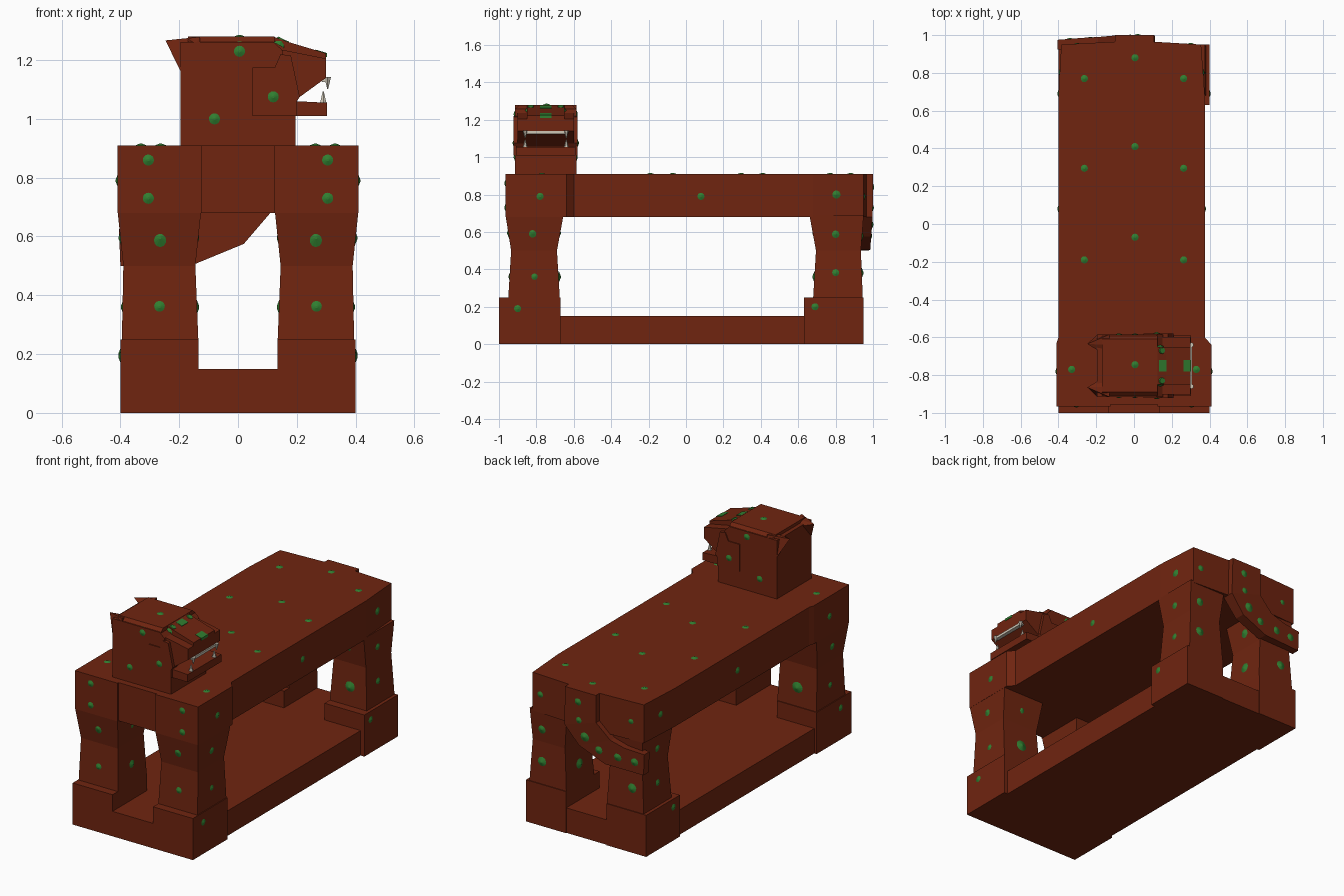
import bpy, bmesh, math
from mathutils import Vector, Matrix


def material(name, rgb):
    m = bpy.data.materials.new(name)
    m.diffuse_color = (*rgb, 1)
    return m


RED = material("brick red", (0.16, 0.018, 0.005))
GREEN = material("jade green", (0.03, 0.21, 0.03))
BONE = material("bone white", (0.62, 0.57, 0.47))


def finish(name, bm, mat):
    bmesh.ops.recalc_face_normals(bm, faces=bm.faces)
    me = bpy.data.meshes.new(name)
    bm.to_mesh(me)
    bm.free()
    me.materials.append(mat)
    ob = bpy.data.objects.new(name, me)
    bpy.context.collection.objects.link(ob)
    return ob


def loft(name, rings, mat=RED):
    """Join rings of equal length and cap both ends."""
    bm = bmesh.new()
    vs = [[bm.verts.new(p) for p in r] for r in rings]
    n = len(rings[0])
    for a, b in zip(vs, vs[1:]):
        for i in range(n):
            j = (i + 1) % n
            bm.faces.new((a[i], a[j], b[j], b[i]))
    bm.faces.new(vs[0])
    bm.faces.new(vs[-1])
    return finish(name, bm, mat)


def prism(name, pts, axis, a, b, mat=RED):
    """Extrude a 2D outline along y or z."""
    place = (lambda p, t: (p[0], t, p[1])) if axis == "y" else (lambda p, t: (p[0], p[1], t))
    return loft(name, [[place(p, t) for p in pts] for t in (a, b)], mat)


def box(name, x0, x1, y0, y1, z0, z1, mat=RED):
    return prism(name, [(x0, y0), (x1, y0), (x1, y1), (x0, y1)], "z", z0, z1, mat)


# Floor plate and bench body
box("base_plate", -0.385, 0.375, -0.99, 0.945, 0, 0.15)
box("base_front_edge", -0.4, 0.4, -1, -0.67, 0, 0.15)
prism("bench_body", [
    (-0.41, -0.965), (-0.125, -0.965), (-0.125, -0.955), (0.125, -0.955), (0.125, -0.965),
    (0.41, -0.965), (0.41, -0.64), (0.375, -0.6), (0.375, 0.68), (0.355, 0.95),
    (0.1, 0.965), (-0.1, 0.965), (-0.385, 0.95), (-0.4, 0.68), (-0.4, -0.6), (-0.41, -0.63)],
    "z", 0.68, 0.91)

# Legs: z, inner x, outer x, y range
FRONT = [(0.2, 0.135, 0.395, -0.95, -0.675), (0.25, 0.135, 0.395, -0.95, -0.675),
         (0.5, 0.145, 0.39, -0.935, -0.69), (0.69, 0.125, 0.41, -0.965, -0.655)]
BACK = [(0.2, 0.135, 0.38, 0.68, 0.945), (0.25, 0.135, 0.38, 0.68, 0.945),
        (0.5, 0.15, 0.365, 0.695, 0.935), (0.69, 0.13, 0.375, 0.66, 0.95)]
for s, side in ((-1, "left"), (1, "right")):
    for rows, end in ((FRONT, "front"), (BACK, "back")):
        loft(f"{end}_leg_{side}", [
            [(s * xi, y0, z), (s * xo, y0, z), (s * xo, y1, z), (s * xi, y1, z)]
            for z, xi, xo, y0, y1 in rows])
    x0, x1 = sorted((s * 0.135, s * 0.4))
    box(f"front_foot_{side}", x0, x1, -1, -0.67, 0, 0.25)
    box(f"back_foot_{side}", x0, x1, 0.63, 0.95, 0, 0.25)

# Tail sweeping down and round across the back
TAIL = [((0.105, 0.91), (-0.1, 0.91), 1.0), ((0.11, 0.68), (-0.1, 0.745), 0.998),
        ((0.02, 0.575), (-0.19, 0.66), 0.99), ((-0.15, 0.505), (-0.28, 0.635), 0.985),
        ((-0.4, 0.5), (-0.405, 0.625), 0.975)]
loft("tail", [[(*((a[0], 0.925, a[1])),), (a[0], y, a[1]), (b[0], y, b[1]), (b[0], 0.925, b[1])]
              for a, b, y in TAIL])

# Head turned sideways: neck block, snout with open mouth, ridge, cheeks
YC = -0.75
prism("neck", [(-0.195, 0.9), (0.195, 0.9), (0.195, 1.06), (0.15, 1.235), (0.12, 1.262),
               (-0.195, 1.262)], "y", YC - 0.165, YC + 0.165)
top = [[(x, YC + s * w, z) for s, w, z in ((-1, 0.165, 1.255), (-1, 0.14, 1.28),
                                          (1, 0.14, 1.28), (1, 0.165, 1.255))]
       for x in (-0.17, 0.125)]
loft("head_top", top)
prism("upper_snout", [(0.1, 1.06), (0.19, 1.06), (0.3, 1.14), (0.3, 1.205), (0.15, 1.235),
                      (0.1, 1.262)], "y", YC - 0.152, YC + 0.152)
prism("snout_ridge", [(0.1, 1.2), (0.3, 1.19), (0.3, 1.223), (0.17, 1.262), (0.12, 1.28),
                      (0.1, 1.28)], "y", YC - 0.1, YC + 0.1)
prism("lower_jaw", [(0.1, 1.01), (0.302, 1.01), (0.302, 1.055), (0.1, 1.065)],
      "y", YC - 0.16, YC + 0.16)
for s, side in ((-1, "near"), (1, "far")):
    y0, y1 = sorted((YC + s * 0.12, YC + s * 0.171))
    prism(f"cheek_{side}", [(0.05, 1.01), (0.2, 1.01), (0.2, 1.06), (0.21, 1.075), (0.18, 1.215),
                            (0.145, 1.22), (0.125, 1.175), (0.05, 1.175)], "y", y0, y1)
    # Ear swept to a point
    bm = bmesh.new()
    for x, w, z in ((-0.194, 0.165, 1.16), (-0.13, 0.165, 1.279), (-0.13, 0.11, 1.275),
                    (-0.19, 0.08, 1.255), (-0.247, 0.115, 1.267), (-0.13, 0.165, 1.22)):
        bm.verts.new((x, YC + s * w, z))
    bmesh.ops.convex_hull(bm, input=bm.verts)
    finish(f"ear_{side}", bm, RED)
    # Fangs
    for name, x, z, d in (("lower", 0.29, 1.073, 1), ("upper", 0.305, 1.122, -1)):
        bm = bmesh.new()
        bmesh.ops.create_cone(bm, cap_ends=True, segments=6, radius1=0.013, radius2=0.002,
                              depth=0.04, matrix=Matrix.Translation((x, YC + s * 0.11, z))
                              @ Matrix.Rotation(0 if d > 0 else math.pi, 4, "X"))
        finish(f"{name}_fang_{side}", bm, BONE)
box("upper_teeth", 0.285, 0.307, YC - 0.115, YC + 0.115, 1.125, 1.14, BONE)

# Jade discs: (position, outward normal)
spots = []
for s in (-1, 1):
    X = (s, 0, 0)
    for x, z, y in ((0.305, 0.86, -0.965), (0.305, 0.73, -0.965), (0.265, 0.595, -0.95),
                    (0.267, 0.36, -0.943)):
        spots.append(((s * x, y, z), (0, -1, 0)))
    for y, z, x in ((-0.78, 0.79, 0.41), (-0.82, 0.595, 0.4), (-0.81, 0.36, 0.392),
                    (-0.9, 0.19, 0.4), (0.08, 0.79, 0.375 if s > 0 else 0.4),
                    (0.8, 0.8, 0.367 if s > 0 else 0.393), (0.8, 0.59, 0.37),
                    (0.8, 0.38, 0.372), (0.69, 0.2, 0.4)):
        spots.append(((s * x, y, z), X))
    for z in (0.595, 0.36):  # inner, rear and front faces of the legs
        for y in (-0.81, 0.81):
            spots.append(((s * 0.138, y, z), (-s, 0, 0)))
        spots.append(((s * 0.265, -0.675, z), (0, 1, 0)))
        spots.append(((s * 0.265, 0.682, z), (0, -1, 0)))
    for z in (0.79, 0.58, 0.38, 0.2):  # back faces
        spots.append(((s * 0.3, 0.953 if z > 0.7 else 0.943, z), (0, 1, 0)))
    for x, z, w in ((-0.08, 1.0, 0.165), (0.005, 1.23, 0.165), (0.12, 1.075, 0.171)):
        spots.append(((x, YC + s * w, z), (0, s, 0)))
    for y in (0.77, 0.295, -0.19):
        spots.append(((s * 0.263, y, 0.91), (0, 0, 1)))
    spots.append(((s * 0.33, -0.77, 0.91), (0, 0, 1)))
for y, z in ((0.88, 0.91), (0.41, 0.91), (-0.07, 0.91), (-0.745, 1.28)):
    spots.append(((0.005, y, z), (0, 0, 1)))
for x, z, y in ((0.02, 0.84, 1.0), (0.015, 0.73, 0.998), (-0.02, 0.64, 0.996),
                (-0.11, 0.58, 0.989), (-0.23, 0.57, 0.985), (-0.34, 0.565, 0.979)):
    spots.append(((x, y, z), (0, 1, 0)))
bm = bmesh.new()
for pos, nrm in spots:
    n = Vector(nrm)
    rot = n.to_track_quat("Z", "Y").to_matrix().to_4x4()
    bmesh.ops.create_cone(bm, cap_ends=True, segments=14, radius1=0.034, radius2=0.004,
                          depth=0.012, matrix=Matrix.Translation(Vector(pos) + n * 0.0) @ rot)
finish("jade_discs", bm, GREEN)

# Eyes and jade inlays on the brow and nose
for name, x, y, z, r in (("eye_near", 0.145, -0.83, 1.262, 0.03), ("eye_far", 0.145, -0.67, 1.262, 0.03)):
    bm = bmesh.new()
    bmesh.ops.create_cone(bm, cap_ends=True, segments=10, radius1=r, radius2=0.015, depth=0.025,
                          matrix=Matrix.Translation((x, y, z)) @ Matrix.Rotation(0.5, 4, "Y"))
    finish(name, bm, GREEN)
for name, x, z in (("brow_inlay", 0.155, 1.27), ("nose_inlay", 0.285, 1.23)):
    prism(name, [(x - 0.022, z + 0.006), (x + 0.018, z - 0.006), (x + 0.018, z - 0.02),
                 (x - 0.022, z - 0.01)], "y", YC - 0.03, YC + 0.03, GREEN)
